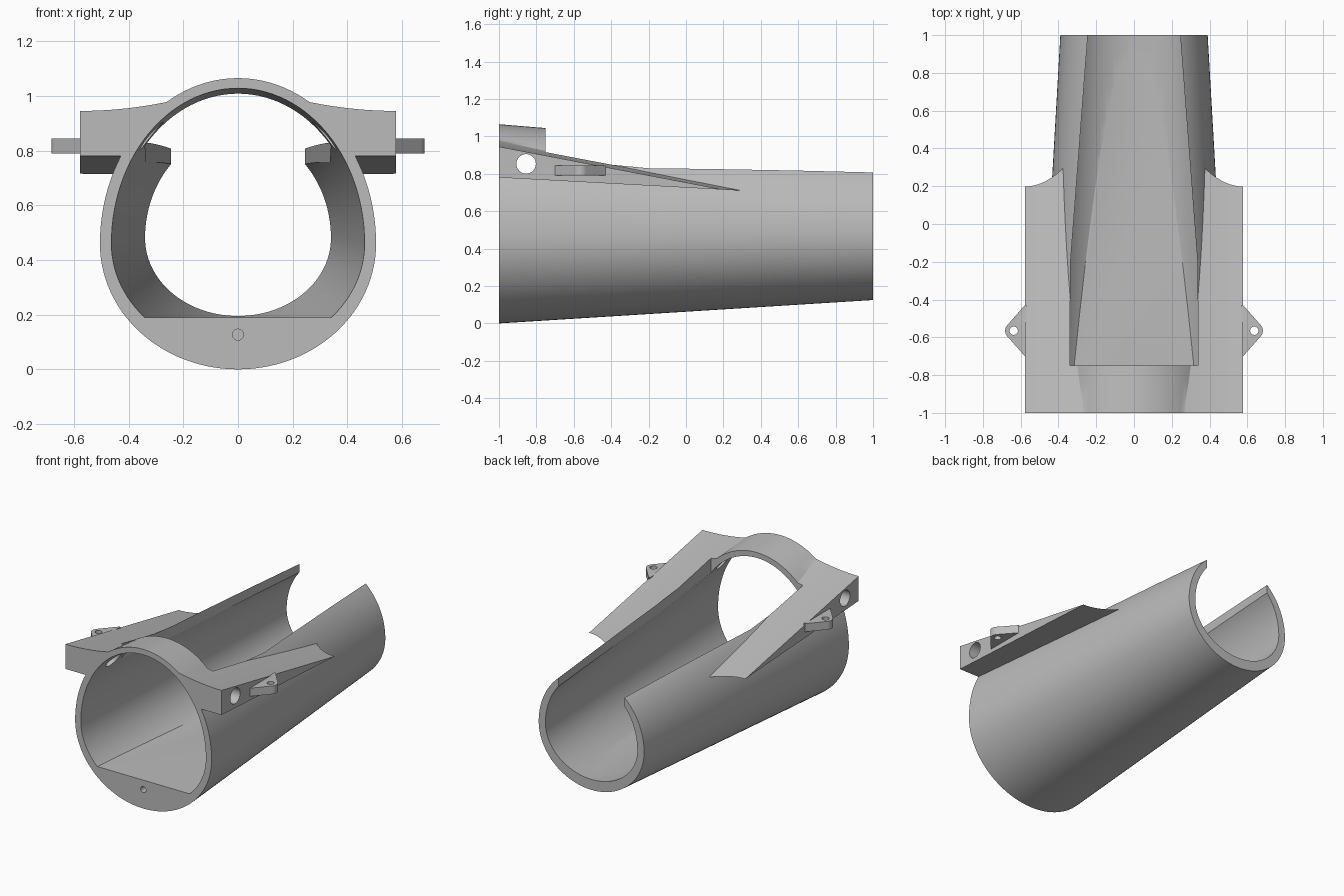
import bpy, bmesh
from math import sin, cos, pi, radians
from mathutils import Matrix, Vector

cube = bpy.data.objects.get("Cube")
if cube:
    bpy.data.objects.remove(cube, do_unlink=True)

grey = bpy.data.materials.new("light_grey")
grey.use_nodes = True
colour = (0.5, 0.5, 0.5, 1)
grey.diffuse_color = colour
grey.node_tree.nodes["Principled BSDF"].inputs["Base Color"].default_value = colour


def finish(name, bm):
    bmesh.ops.recalc_face_normals(bm, faces=bm.faces[:])
    me = bpy.data.meshes.new(name)
    bm.to_mesh(me)
    bm.free()
    me.materials.append(grey)
    ob = bpy.data.objects.new(name, me)
    bpy.context.collection.objects.link(ob)
    return ob


def loft(rings):
    """Closed solid through a list of equal-length rings."""
    bm = bmesh.new()
    rows = [[bm.verts.new(p) for p in ring] for ring in rings]
    n = len(rows[0])
    for a, b in zip(rows, rows[1:]):
        for i in range(n):
            j = (i + 1) % n
            bm.faces.new((a[i], a[j], b[j], b[i]))
    bm.faces.new(rows[0])
    bm.faces.new(rows[-1])
    bmesh.ops.recalc_face_normals(bm, faces=bm.faces[:])
    return bm


def egg_loft(front, back, y0, y1, steps=12, segs=112):
    """Tapered egg section: half width, bottom, widest height, top."""
    rings = []
    for s in range(steps + 1):
        y = y0 + (y1 - y0) * s / steps
        t = (y + 1) / 2
        w, low, mid, top = [f + (b - f) * t for f, b in zip(front, back)]
        ring = []
        for k in range(segs):
            a = 2 * pi * k / segs
            rise = top - mid if sin(a) > 0 else mid - low
            ring.append((w * cos(a), y, mid + rise * sin(a)))
        rings.append(ring)
    return loft(rings)


def prism(points, z0, z1):
    return loft([[(x, y, z) for x, y in points] for z in (z0, z1)])


def cylinder(name, centre, axis, radius, depth):
    bm = bmesh.new()
    turn = Vector((0, 0, 1)).rotation_difference(Vector(axis)).to_matrix().to_4x4()
    bmesh.ops.create_cone(bm, cap_ends=True, segments=40, radius1=radius, radius2=radius,
                          depth=depth, matrix=Matrix.Translation(centre) @ turn)
    return finish(name, bm)


def combine(target, other, operation):
    mod = target.modifiers.new(operation.lower(), "BOOLEAN")
    mod.operation, mod.solver, mod.object = operation, "EXACT", other
    bpy.context.view_layer.objects.active = target
    bpy.ops.object.modifier_apply(modifier=mod.name)
    bpy.data.objects.remove(other, do_unlink=True)


# Outer tapered body
sleeve = finish("tapered_sleeve", egg_loft((0.505, 0, 0.46, 1.065),
                                           (0.39, 0.125, 0.48, 0.9), -1, 1))

# Side wings: wedges with a top that sweeps up into the body
def wing(side):
    rings = []
    for k in range(15):
        x = 0.25 + 0.328 * k / 14
        lift = 0.035 * ((0.578 - x) / 0.328) ** 2
        length = (0.165 + lift) / 0.1377
        rings.append([(side * x, -1, 0.78), (side * x, -1, 0.945 + lift),
                      (side * x, length - 1, 0.78 - 0.054 * length)])
    return finish("wing", loft(rings))


# Ears: rounded triangular tabs on the wing sides
def ear(side):
    outline = [(0.57, -0.43), (0.578, -0.43)]
    for k in range(13):
        a = radians(45 - 90 * k / 12)
        outline.append((0.637 + 0.045 * cos(a), -0.565 + 0.045 * sin(a)))
    outline += [(0.578, -0.70), (0.57, -0.70)]
    return finish("ear", prism([(side * x, y) for x, y in outline], 0.79, 0.845))


for side in (-1, 1):
    combine(sleeve, wing(side), "UNION")

# Bore with a level floor
bore = egg_loft((0.463, 0.06, 0.46, 1.028), (0.34, 0.195, 0.48, 0.87), -1.1, 1.1)
bmesh.ops.bisect_plane(bore, geom=bore.verts[:] + bore.edges[:] + bore.faces[:],
                       plane_co=(0, 0, 0.19), plane_no=(0, 0, 1), clear_inner=True)
bmesh.ops.holes_fill(bore, edges=[e for e in bore.edges if e.is_boundary], sides=0)
combine(sleeve, finish("bore_cutter", bore), "DIFFERENCE")

# Open top behind the front hoop
half = [(0.34, -0.75), (0.336, -0.2), (0.237, 1.1)]
slot = half + [(-x, y) for x, y in reversed(half)]
combine(sleeve, finish("slot_cutter", prism(slot, 0.5, 1.3)), "DIFFERENCE")

# Ears, cross holes and front pin hole
for side in (-1, 1):
    combine(sleeve, ear(side), "UNION")
    combine(sleeve, cylinder("ear_hole", (side * 0.637, -0.565, 0.82), (0, 0, 1), 0.022, 0.2),
            "DIFFERENCE")
combine(sleeve, cylinder("cross_hole", (0, -0.855, 0.853), (1, 0, 0), 0.052, 1.5), "DIFFERENCE")
combine(sleeve, cylinder("pin_hole", (0, -1, 0.127), (0, 1, 0), 0.02, 0.2), "DIFFERENCE")

bpy.ops.object.select_all(action="DESELECT")
sleeve.select_set(True)
bpy.context.view_layer.objects.active = sleeve
bpy.ops.object.shade_smooth_by_angle(angle=radians(25))
